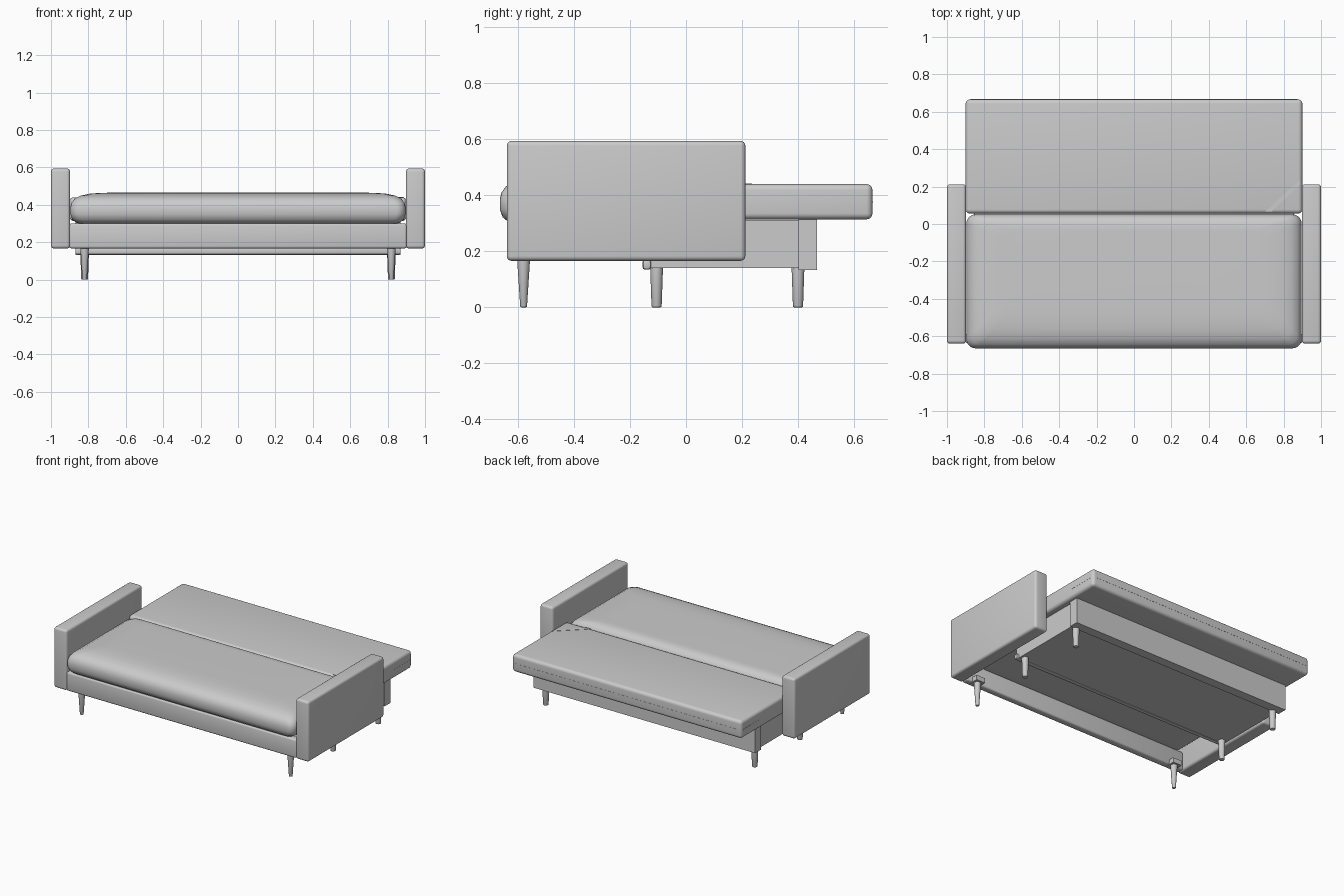
import bpy, bmesh, math
from mathutils import Vector

if "Cube" in bpy.data.objects:
    bpy.data.objects.remove(bpy.data.objects["Cube"])


def finish(bm, name, smooth=True):
    bmesh.ops.recalc_face_normals(bm, faces=bm.faces)
    me = bpy.data.meshes.new(name)
    bm.to_mesh(me)
    bm.free()
    ob = bpy.data.objects.new(name, me)
    bpy.context.collection.objects.link(ob)
    if smooth:
        bpy.ops.object.select_all(action='DESELECT')
        ob.select_set(True)
        bpy.context.view_layer.objects.active = ob
        bpy.ops.object.shade_smooth_by_angle(angle=math.radians(40))
    return ob


def box(name, lo, hi, r=0.0, seg=4):
    """Box between two corners, with optional rounded edges."""
    lo, hi = Vector(lo), Vector(hi)
    bm = bmesh.new()
    bmesh.ops.create_cube(bm, size=1)
    for v in bm.verts:
        v.co = Vector([(lo[i] + hi[i]) / 2 + v.co[i] * (hi[i] - lo[i]) for i in range(3)])
    if r:
        bmesh.ops.bevel(bm, geom=bm.edges[:], offset=r, segments=seg,
                        profile=0.5, affect='EDGES')
    return finish(bm, name, bool(r))


def pad(name, x, y0, y1, profile, r=0.05, back=0.4, n=6):
    """Soft cushion: rounded rectangles lofted through (inset, z) pairs."""
    bm = bmesh.new()
    rings = []
    for inset, z in profile:
        X, a, b = x - inset, y0 + inset, y1 - inset * back
        ring = []
        for k, (cx, cy) in enumerate([(X - r, b - r), (-X + r, b - r),
                                      (-X + r, a + r), (X - r, a + r)]):
            for i in range(n + 1):
                t = math.pi / 2 * (k + i / n)
                ring.append(bm.verts.new((cx + r * math.cos(t), cy + r * math.sin(t), z)))
        rings.append(ring)
    for p, q in zip(rings, rings[1:]):
        for i in range(len(p)):
            j = (i + 1) % len(p)
            bm.faces.new((p[i], p[j], q[j], q[i]))
    bm.faces.new(rings[0])
    bm.faces.new(rings[-1])
    return finish(bm, name)


def leg(name, x, y, top, r_top, r_bottom):
    """Round tapered leg standing on the floor."""
    bm = bmesh.new()
    bmesh.ops.create_cone(bm, cap_ends=True, segments=24, radius1=r_bottom,
                          radius2=r_top, depth=top)
    bmesh.ops.translate(bm, verts=bm.verts, vec=(x, y, top / 2))
    foot = [e for e in bm.edges if all(v.co.z < 0.001 for v in e.verts)]
    bmesh.ops.bevel(bm, geom=foot, offset=0.004, segments=2, profile=0.5, affect='EDGES')
    return finish(bm, name)


# Seat cushion with a crowned top and bulging front
pad("seat_cushion", 0.896, -0.665, 0.052,
    [(0.12, 0.296), (0.06, 0.298), (0.03, 0.305), (0.01, 0.322), (0.0, 0.35),
     (0.0, 0.385), (0.006, 0.41), (0.022, 0.432), (0.055, 0.449),
     (0.1, 0.459), (0.16, 0.464), (0.22, 0.465)])

# Folded-down backrest
box("backrest_mattress", (-0.9, 0.056, 0.314), (0.9, 0.666, 0.44), 0.022, 5)

# Pull strap lying across the backrest corner
bm = bmesh.new()
outline = [(0.70, 0.066), (0.735, 0.066), (0.885, 0.206), (0.885, 0.236)]
f = bm.faces.new([bm.verts.new((x, y, 0.438)) for x, y in outline])
ext = bmesh.ops.extrude_face_region(bm, geom=[f])
bmesh.ops.translate(bm, vec=(0, 0, 0.0035),
                    verts=[g for g in ext["geom"] if isinstance(g, bmesh.types.BMVert)])
finish(bm, "pull_strap", False)

# Zip seam around the back of the mattress
box("back_seam", (-0.875, 0.66, 0.375), (0.875, 0.667, 0.378))

# Front rail under the seat
box("front_rail", (-0.902, -0.637, 0.167), (0.902, -0.585, 0.3), 0.012, 3)

# Storage box and its taller back panel
box("storage_box", (-0.855, -0.15, 0.14), (0.855, 0.41, 0.312))
box("storage_back_panel", (-0.87, 0.402, 0.133), (0.87, 0.468, 0.316))
box("storage_front_lip", (-0.87, -0.155, 0.135), (0.87, -0.125, 0.17), 0.008, 2)

for side, s in (("left", -1), ("right", 1)):
    # Padded arms
    xs = sorted((s * 0.898, s * 1.0))
    box(side + "_arm", (xs[0], -0.64, 0.166), (xs[1], 0.212, 0.594), 0.017, 4)
    # Side zip seam
    xs = sorted((s * 0.895, s * 0.901))
    box(side + "_seam", (xs[0], 0.455, 0.375), (xs[1], 0.645, 0.378))
    # Legs and the corner blocks that hold the front pair
    x = s * 0.82
    box(side + "_leg_block", (x - 0.035, -0.615, 0.166), (x + 0.035, -0.545, 0.2))
    leg(side + "_front_leg", x, -0.58, 0.17, 0.023, 0.012)
    leg(side + "_middle_leg", x, -0.105, 0.145, 0.023, 0.018)
    leg(side + "_rear_leg", x, 0.4, 0.145, 0.023, 0.018)
